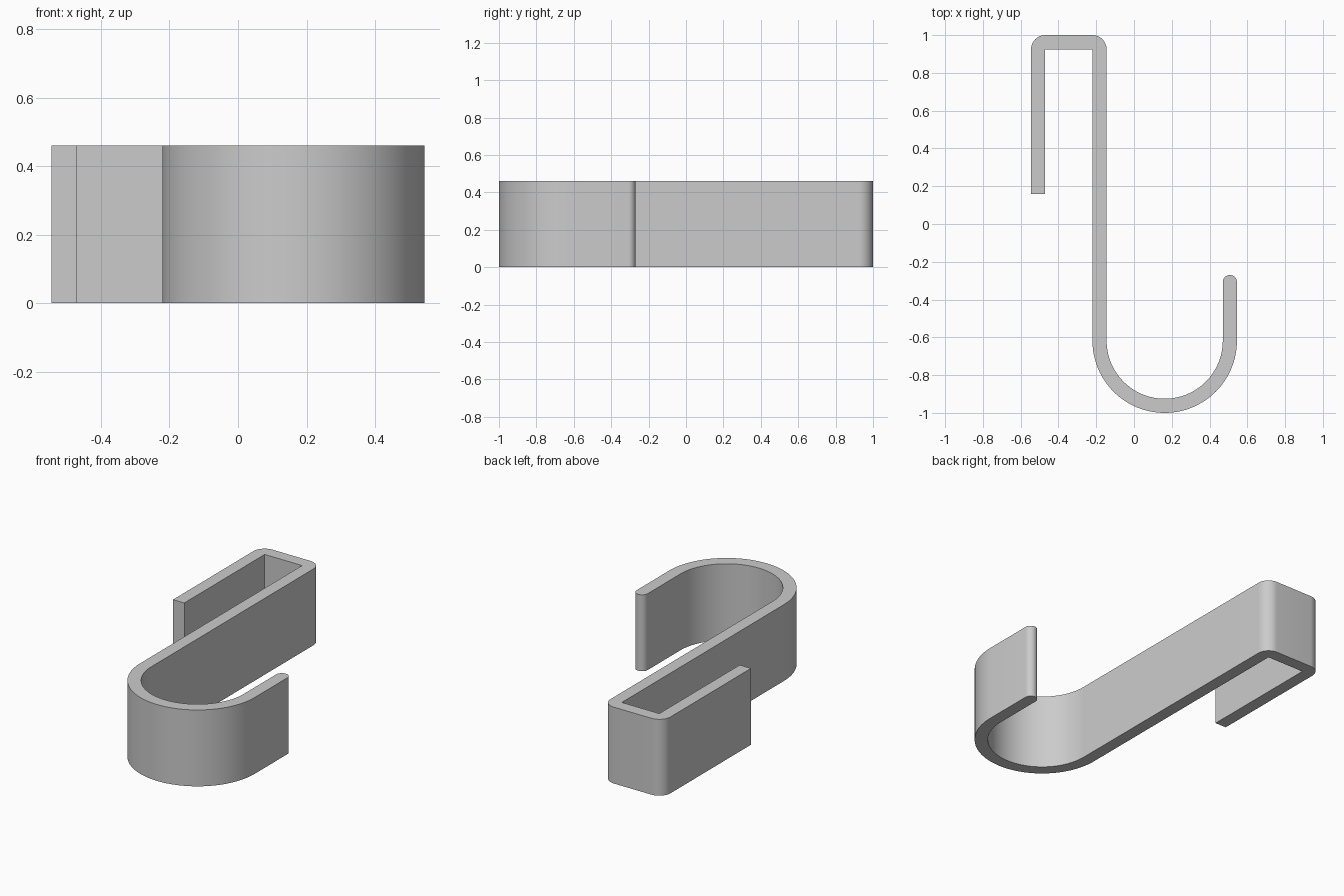
import bpy
import bmesh
from math import sin, cos, radians

cube = bpy.data.objects.get("Cube")
if cube:
    bpy.data.objects.remove(cube, do_unlink=True)

HEIGHT = 0.46
T = 0.075                     # strip thickness
HALF = 0.545                  # half of the overall width
STEM = -0.22                  # outer left side of the long stem
R = (HALF - STEM) / 2         # outer radius of the big bend
CX, CY = HALF - R, R - 1      # centre of the big bend
TIP = -0.27                   # end of the short hook arm


def arc(cx, cy, r, start, end, steps):
    """Points along a circular arc, angles in degrees."""
    angles = [radians(start + (end - start) * i / steps) for i in range(steps + 1)]
    return [(cx + r * cos(a), cy + r * sin(a)) for a in angles]


# Closed outline of the bent strip
outline = [(-HALF, 0.16), (-HALF + T, 0.16), (-HALF + T, 1 - T), (STEM, 1 - T)]
outline += arc(CX, CY, R, 180, 360, 64)                       # outside of big bend
outline += arc(HALF - T / 2, TIP - T / 2, T / 2, 0, 180, 16)  # rounded tip
outline += arc(CX, CY, R - T, 360, 180, 64)                   # inside of big bend
outline += arc(STEM, 1 - T, T, 0, 90, 12)                     # clip corner
outline += arc(-HALF + T, 1 - T, T, 90, 180, 12)              # clip corner

# Extrude the outline upward
bm = bmesh.new()
face = bm.faces.new([bm.verts.new((x, y, 0)) for x, y in outline])
extruded = bmesh.ops.extrude_face_region(bm, geom=[face], use_keep_orig=True)
top = [v for v in extruded["geom"] if isinstance(v, bmesh.types.BMVert)]
bmesh.ops.translate(bm, verts=top, vec=(0, 0, HEIGHT))
bmesh.ops.recalc_face_normals(bm, faces=bm.faces)
mesh = bpy.data.meshes.new("s_hook")
bm.to_mesh(mesh)
bm.free()

hook = bpy.data.objects.new("s_hook", mesh)
bpy.context.collection.objects.link(hook)

# Plain grey
grey = bpy.data.materials.new("light_grey")
grey.use_nodes = True
colour = (0.6, 0.6, 0.6, 1)
grey.diffuse_color = colour
grey.node_tree.nodes["Principled BSDF"].inputs["Base Color"].default_value = colour
mesh.materials.append(grey)

# Smooth bends, crisp edges
bpy.ops.object.select_all(action="DESELECT")
hook.select_set(True)
bpy.context.view_layer.objects.active = hook
bpy.ops.object.shade_smooth_by_angle(angle=radians(30))
